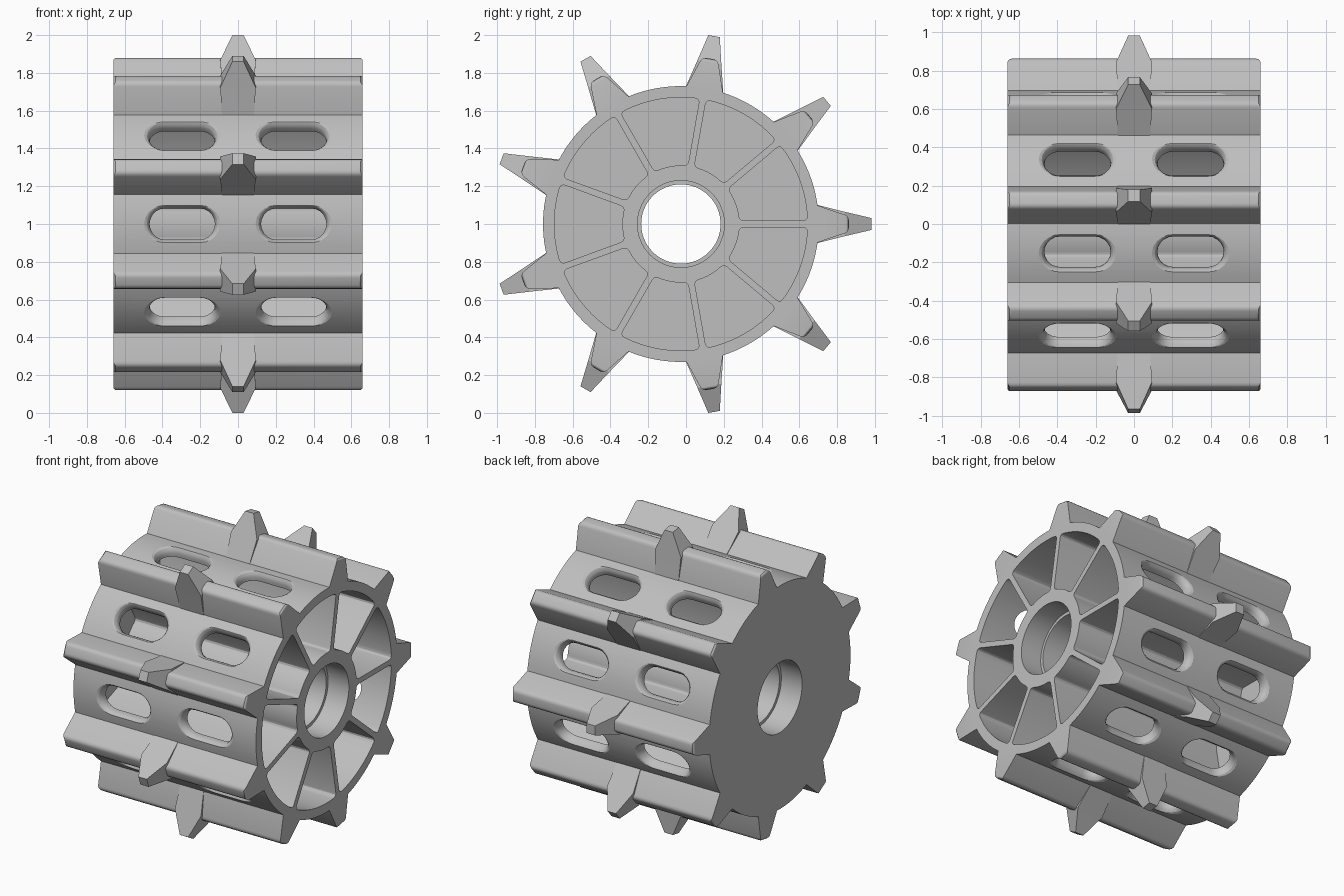
import bpy, bmesh
from math import sin, cos, asin, pi, radians
from mathutils import Vector

if "Cube" in bpy.data.objects:
    bpy.data.objects.remove(bpy.data.objects["Cube"], do_unlink=True)

TEETH = 9
STEP = 2 * pi / TEETH
HALF = 0.66                      # half length of the drum
DRUM_R, SHELL_R, HUB_R = 0.73, 0.67, 0.31
AXIS = Vector((0, -0.027, 1.0))

steel = bpy.data.materials.new("grey steel")
steel.use_nodes = True
GREY = (0.52, 0.52, 0.52, 1)
steel.diffuse_color = GREY
steel.node_tree.nodes["Principled BSDF"].inputs["Base Color"].default_value = GREY


def place(x, r, t, a):
    """Point at radius r and sideways offset t, turned by angle a about the axle."""
    return Vector((x, r * cos(a) - t * sin(a), r * sin(a) + t * cos(a)))


def polar(x, r, a):
    return place(x, r, 0, a)


def loft(bm, rings):
    """Closed solid through rings of points; returns the rings of vertices."""
    vs = [[bm.verts.new(p) for p in ring] for ring in rings]
    n = len(vs[0])
    for lo, hi in zip(vs, vs[1:]):
        for i in range(n):
            j = (i + 1) % n
            bm.faces.new((lo[i], lo[j], hi[j], hi[i]))
    bm.faces.new(vs[0])
    bm.faces.new(vs[-1])
    return vs


def make(name, bm):
    bmesh.ops.recalc_face_normals(bm, faces=bm.faces)
    mesh = bpy.data.meshes.new(name)
    bm.to_mesh(mesh)
    bm.free()
    mesh.materials.append(steel)
    ob = bpy.data.objects.new(name, mesh)
    ob.location = AXIS
    bpy.context.collection.objects.link(ob)
    return ob


def arc(r, a0, a1, n):
    return [(r, a0 + (a1 - a0) * i / n) for i in range(n + 1)]


# Drum with full-width paddles, extruded from one outline
bm = bmesh.new()
root = asin(0.098 / DRUM_R)
tip_r, tip = 0.89, asin(0.042 / 0.89)
outline = []
for k in range(TEETH):
    a = k * STEP
    outline += [(tip_r, a - tip), (tip_r, a + tip)]
    outline += arc(DRUM_R, a + root, a + STEP - root, 10)
loft(bm, [[polar(x, r, a) for r, a in outline] for x in (-HALF, HALF)])
tips = [e for e in bm.edges if all(v.co.yz.length > 0.85 for v in e.verts)]
bmesh.ops.bevel(bm, geom=tips, offset=0.022, segments=3, profile=0.5, affect='EDGES')
drum = make("paddle_drum", bm)

# Pockets between the spokes, open on one end
bm = bmesh.new()
corners = []
for k in range(TEETH):
    def inset(r):
        return asin(0.0175 / r)
    a, b = k * STEP, (k + 1) * STEP
    inner = arc(HUB_R, a + inset(HUB_R), b - inset(HUB_R), 8)
    outer = arc(SHELL_R, b - inset(SHELL_R), a + inset(SHELL_R), 12)
    shape = inner + outer
    lo, hi = loft(bm, [[polar(x, r, t) for r, t in shape] for x in (-0.6, 0.75)])
    for i in (0, len(inner) - 1, len(inner), len(shape) - 1):
        corners.append(bm.edges.get((lo[i], hi[i])))
bmesh.ops.bevel(bm, geom=corners, offset=0.022, segments=3, profile=0.5, affect='EDGES')
pockets = make("pocket_cutter", bm)

# Stepped bore through the hub
bm = bmesh.new()
steps = [(-0.75, 0.23), (-0.51, 0.23), (-0.51, 0.21), (0.51, 0.21), (0.51, 0.23), (0.75, 0.23)]
loft(bm, [[polar(x, r, i * pi / 32) for i in range(64)] for x, r in steps])
bore = make("bore_cutter", bm)

# Flared slots through the shell, two between each pair of paddles
bm = bmesh.new()


def stadium(cx, r, h, a):
    pts = []
    for side in (1, -1):
        for i in range(11):
            t = -pi / 2 + pi * i / 10
            pts.append(place(cx + side * (0.09 + h * cos(t)), r, side * h * sin(t), a))
    return pts


flare = [(0.5, 0.083), (0.69, 0.083), (0.708, 0.087), (0.722, 0.097), (0.73, 0.112), (0.76, 0.16)]
for k in range(TEETH):
    for cx in (-0.295, 0.295):
        loft(bm, [stadium(cx, r, h, (k + 0.5) * STEP) for r, h in flare])
slots = make("slot_cutter", bm)

# Carve the drum, then drop the cutters
cutters = (pockets, bore, slots)
for cutter in cutters:
    cutter.hide_render = True
    mod = drum.modifiers.new(cutter.name, 'BOOLEAN')
    mod.operation = 'DIFFERENCE'
    mod.solver = 'EXACT'
    mod.object = cutter
bpy.context.view_layer.update()
carved = bpy.data.meshes.new_from_object(drum.evaluated_get(bpy.context.evaluated_depsgraph_get()))
drum.modifiers.clear()
drum.data = carved
for cutter in cutters:
    bpy.data.objects.remove(cutter, do_unlink=True)

# Pointed spike in the middle of every paddle
bm = bmesh.new()
sections = [(0.7, 0.083, 0.106), (0.87, 0.094, 0.064), (1.01, 0.03, 0.031)]
for k in range(TEETH):
    loft(bm, [[place(sx * hx, r, st * ht, k * STEP)
               for sx, st in ((-1, -1), (1, -1), (1, 1), (-1, 1))]
              for r, hx, ht in sections])
spikes = make("center_spikes", bm)

# Smooth round surfaces, crisp edges
for ob in (drum, spikes):
    bpy.ops.object.select_all(action='DESELECT')
    ob.select_set(True)
    bpy.context.view_layer.objects.active = ob
    bpy.ops.object.shade_smooth_by_angle(angle=radians(25 if ob is drum else 5))
